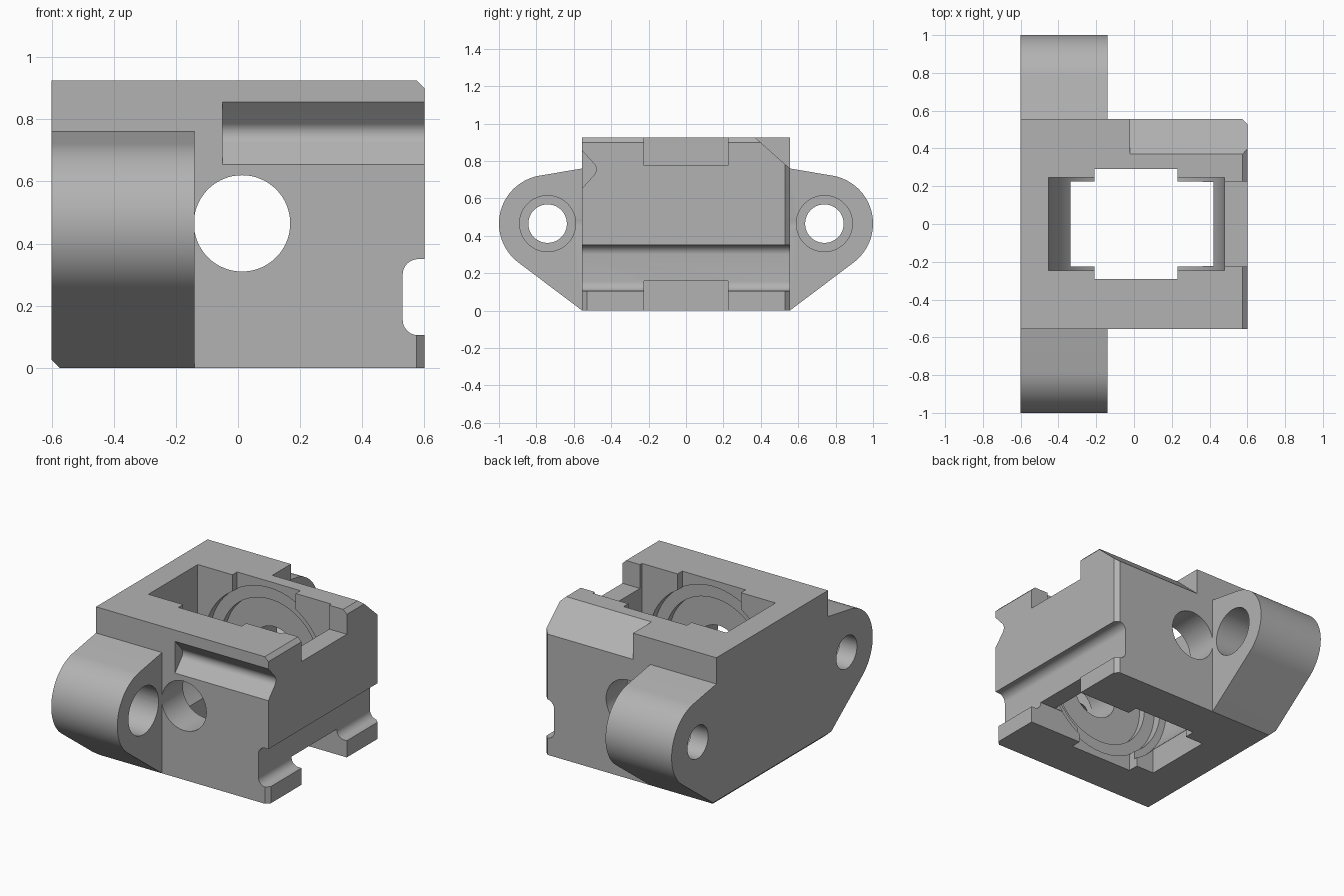
import bpy, bmesh, math

cube = bpy.data.objects.get("Cube")
if cube:
    bpy.data.objects.remove(cube, do_unlink=True)

grey = bpy.data.materials.new("machined_grey")
grey.use_nodes = True
colour = (0.45, 0.45, 0.45, 1)
grey.diffuse_color = colour
grey.node_tree.nodes["Principled BSDF"].inputs["Base Color"].default_value = colour


def arc(u, v, r, start, end, n=24):
    """Points on an arc, angles in degrees."""
    angles = [math.radians(start + (end - start) * i / n) for i in range(n + 1)]
    return [(u + r * math.cos(a), v + r * math.sin(a)) for a in angles]


def circle(u, v, r, n=64):
    return arc(u, v, r, 0, 360, n)[:-1]


def rect(u0, u1, v0, v1):
    return [(u0, v0), (u1, v0), (u1, v1), (u0, v1)]


def prism(name, profile, axis, low, high):
    """Extrude a profile: (y, z) along x, or (x, z) along y."""
    bm = bmesh.new()

    def place(p, d):
        return (d, p[0], p[1]) if axis == "x" else (p[0], d, p[1])
    ends = [[bm.verts.new(place(p, d)) for p in profile] for d in (low, high)]
    bm.faces.new(ends[0])
    bm.faces.new(ends[1])
    n = len(profile)
    for i in range(n):
        j = (i + 1) % n
        bm.faces.new((ends[0][i], ends[0][j], ends[1][j], ends[1][i]))
    bmesh.ops.recalc_face_normals(bm, faces=bm.faces)
    mesh = bpy.data.meshes.new(name)
    bm.to_mesh(mesh)
    bm.free()
    mesh.materials.append(grey)
    obj = bpy.data.objects.new(name, mesh)
    bpy.context.collection.objects.link(obj)
    return obj


def combine(target, tool, operation="DIFFERENCE"):
    """Apply a boolean at once and remove the tool."""
    tool.hide_render = True
    mod = target.modifiers.new("combine", "BOOLEAN")
    mod.operation = operation
    mod.solver = "EXACT"
    mod.object = tool
    bpy.context.view_layer.update()
    graph = bpy.context.evaluated_depsgraph_get()
    mesh = bpy.data.meshes.new_from_object(target.evaluated_get(graph))
    target.modifiers.clear()
    target.data = mesh
    bpy.data.objects.remove(tool, do_unlink=True)


CX, CZ = 0.013, 0.465      # bore centre
HALF, TOP = 0.555, 0.925   # block half width and height

# Block with the rounded slot along its right end and a small top chamfer
side = [(-0.6, 0), (0.6, 0), (0.6, 0.105)]
side += arc(0.58, 0.155, 0.05, 270, 180, 10)
side += arc(0.58, 0.30, 0.05, 180, 90, 10)
side += [(0.6, 0.35), (0.6, 0.90), (0.575, TOP), (-0.6, TOP)]
block = prism("housing_block", side, "y", -HALF, HALF)

# Mounting flange with two rounded ears
right_ear = [(HALF, 0)] + arc(0.74, CZ, 0.26, -53, 80, 32) + [(HALF, 0.76)]
flange = right_ear + [(-y, z) for y, z in reversed(right_ear)]
combine(block, prism("flange", flange, "x", -0.6, -0.14), "UNION")

# Bolt holes, counterbored from the inner side
for y in (-0.74, 0.74):
    combine(block, prism("bolt_hole", circle(y, CZ, 0.103, 48), "x", -0.7, 0))
    combine(block, prism("counterbore", circle(y, CZ, 0.15, 48), "x", -0.48, 0))

# Central pocket: round below, straight walls above
pocket = arc(CX, CZ, 0.465, 180, 360, 48) + [(CX + 0.465, 1.1), (CX - 0.465, 1.1)]
combine(block, prism("pocket", pocket, "y", -0.245, 0.245))
combine(block, prism("vertical_channel", rect(-0.21, 0.23, -0.1, 1.1), "y", -0.292, 0.292))

# Stepped seats in the pocket walls and the cross bore
for r, depth in ((0.42, 0.30), (0.345, 0.345), (0.155, 0.8)):
    combine(block, prism("bore_step", circle(CX, CZ, r), "y", -depth, depth))

# Notches through the right end and the bottom opening
combine(block, prism("top_notch", rect(0.3, 0.7, 0.775, 1.1), "y", -0.225, 0.225))
combine(block, prism("bottom_slot", rect(-0.337, 0.7, -0.1, 0.158), "y", -0.225, 0.225))
combine(block, prism("bottom_relief", rect(0.3, 0.42, -0.1, 0.24), "y", -0.222, 0.222))

# Rounded V groove on the front face
groove = [(-0.65, 0.855), (-HALF, 0.855)] + arc(-0.525, 0.755, 0.045, 45, -45, 12)
groove += [(-HALF, 0.655), (-0.65, 0.655)]
combine(block, prism("front_groove", groove, "x", -0.05, 0.7))

# Large chamfer on the back top edge
chamfer = [(0.37, TOP), (HALF, 0.76), (0.7, 0.76), (0.7, 1.1), (0.37, 1.1)]
combine(block, prism("back_chamfer", chamfer, "x", -0.02, 0.7))

# Small chamfers: bottom left edge, then the right end's upright edges
combine(block, prism("foot_chamfer", [(-0.65, 0.075), (-0.65, -0.05), (-0.525, -0.05)],
                     "y", -1.2, 1.2))
for sign, height in ((-1, 0.2), (1, 1.0)):
    cutter = prism("upright_chamfer", rect(0.5, 0.7, -0.1, height), "y", 0.5, 0.7)
    for v in cutter.data.vertices:
        if v.co.x < 0.6:
            v.co.x = 0.63 if v.co.y < 0.6 else 0.43
        v.co.y = 0.7 if v.co.y > 0.6 else 0.5
    # Slant the cutter's inner corner, keeping a triangular plan
    for v in cutter.data.vertices:
        if v.co.y < 0.6:
            v.co.x = 0.63 if v.co.x < 0.65 else 0.7
    bm = bmesh.new()
    bm.from_mesh(cutter.data)
    if sign < 0:
        bmesh.ops.scale(bm, vec=(1, -1, 1), verts=bm.verts)
    bmesh.ops.recalc_face_normals(bm, faces=bm.faces)
    bm.to_mesh(cutter.data)
    bm.free()
    combine(block, cutter)

# Smooth the curved walls, keep edges crisp
bpy.ops.object.select_all(action="DESELECT")
block.select_set(True)
bpy.context.view_layer.objects.active = block
bpy.ops.object.shade_smooth_by_angle(angle=math.radians(25))
